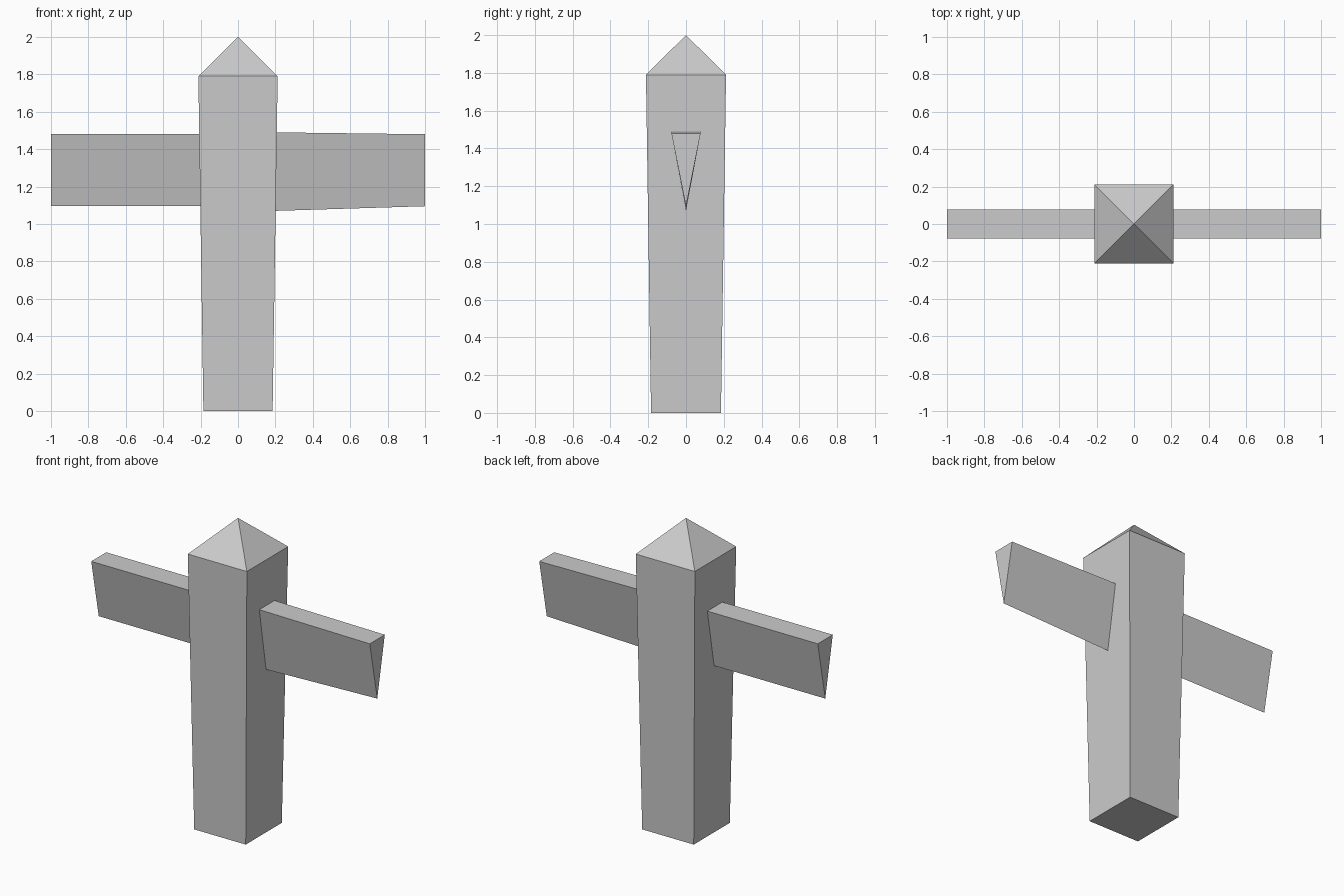
import bpy

cube = bpy.data.objects.get("Cube")
if cube:
    bpy.data.objects.remove(cube, do_unlink=True)

grey = bpy.data.materials.new("stone_grey")
grey.use_nodes = True
colour = (0.6, 0.6, 0.6, 1)
grey.diffuse_color = colour
grey.node_tree.nodes["Principled BSDF"].inputs["Base Color"].default_value = colour


def loft(name, rings, tip=None):
    """Join matching rings of points with flat sides; end in a cap or a tip."""
    n = len(rings[0])
    verts = [p for ring in rings for p in ring]
    faces = [tuple(range(n))[::-1]]
    for r in range(len(rings) - 1):
        for i in range(n):
            a, b = r * n + i, r * n + (i + 1) % n
            faces.append((a, b, b + n, a + n))
    last = (len(rings) - 1) * n
    if tip:
        verts.append(tip)
        faces += [(last + i, last + (i + 1) % n, len(verts) - 1) for i in range(n)]
    else:
        faces.append(tuple(range(last, last + n)))
    mesh = bpy.data.meshes.new(name)
    mesh.from_pydata(verts, [], faces)
    mesh.materials.append(grey)
    obj = bpy.data.objects.new(name, mesh)
    bpy.context.collection.objects.link(obj)
    return obj


def square(h, z):
    return [(-h, -h, z), (h, -h, z), (h, h, z), (-h, h, z)]


def wedge(x, half, top, bottom):
    """Downward-pointing triangle across the arm."""
    return [(x, -half, top), (x, 0, bottom), (x, half, top)]


# Tapered post with a pyramid cap
loft("post", [square(0.185, 0), square(0.212, 1.79)], tip=(0, 0, 2))

# Wedge-shaped arms; the left one is slightly deeper at its root
loft("left_arm", [wedge(0.19, 0.078, 1.49, 1.07), wedge(1, 0.077, 1.48, 1.095)])
loft("right_arm", [wedge(-1, 0.077, 1.48, 1.095), wedge(-0.19, 0.077, 1.48, 1.095)])

# Wind every face outward
import bmesh
for name in ("post", "left_arm", "right_arm"):
    mesh = bpy.data.objects[name].data
    bm = bmesh.new()
    bm.from_mesh(mesh)
    bmesh.ops.recalc_face_normals(bm, faces=bm.faces)
    bm.to_mesh(mesh)
    bm.free()
